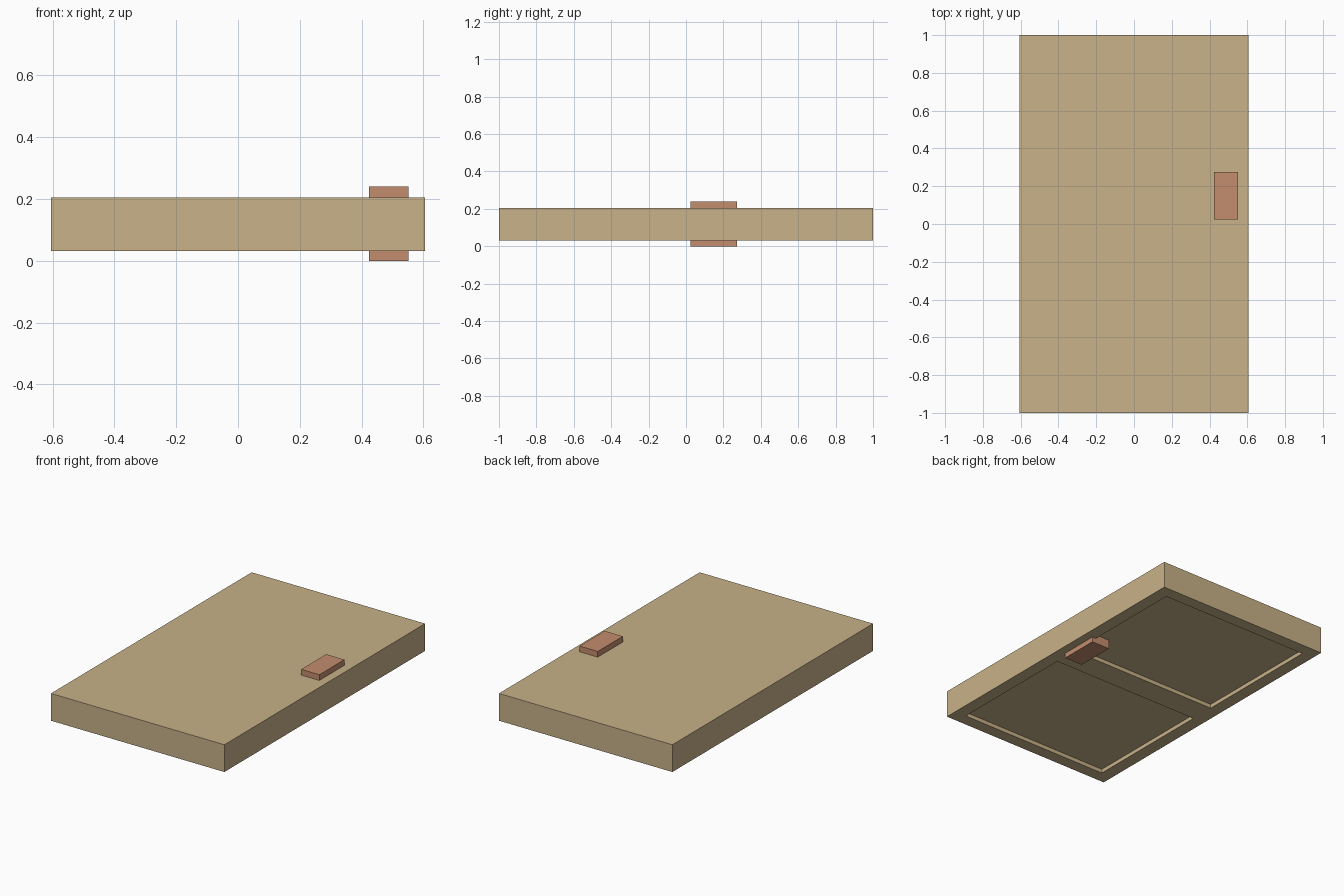
import bpy, bmesh
from mathutils import Matrix, Vector

if "Cube" in bpy.data.objects:
    bpy.data.objects.remove(bpy.data.objects["Cube"])


def material(name, color):
    m = bpy.data.materials.new(name)
    m.diffuse_color = (*color, 1)
    m.use_nodes = True
    m.node_tree.nodes["Principled BSDF"].inputs["Base Color"].default_value = m.diffuse_color
    return m


def box(bm, lo, hi):
    lo, hi = Vector(lo), Vector(hi)
    bmesh.ops.create_cube(bm, size=1, matrix=Matrix.Translation((lo + hi) / 2)
                          @ Matrix.Diagonal((*(hi - lo), 1)))


def finish(bm, name, mat):
    bmesh.ops.recalc_face_normals(bm, faces=bm.faces[:])
    me = bpy.data.meshes.new(name)
    bm.to_mesh(me)
    bm.free()
    me.materials.append(mat)
    ob = bpy.data.objects.new(name, me)
    bpy.context.collection.objects.link(ob)
    return ob


wood = material("tan wood", (0.578, 0.445, 0.250))
copper = material("copper brown", (0.546, 0.266, 0.156))

BOTTOM, TOP = 0.032, 0.204
PANEL_X, PANEL_IN, PANEL_OUT, DEPTH = 0.525, 0.08, 0.922, 0.025

# Door slab lying flat, two panels recessed into its underside
bm = bmesh.new()
box(bm, (-0.605, -1, BOTTOM), (0.605, 1, TOP))
cuts = [((s * PANEL_X, 0, 0), (1, 0, 0)) for s in (-1, 1)]
cuts += [((0, s * y, 0), (0, 1, 0)) for s in (-1, 1) for y in (PANEL_IN, PANEL_OUT)]
for co, no in cuts:
    bmesh.ops.bisect_plane(bm, geom=bm.verts[:] + bm.edges[:] + bm.faces[:],
                           plane_co=co, plane_no=no)
panels = []
for f in bm.faces:
    c = f.calc_center_median()
    if (f.normal.z < -0.9 and abs(c.x) < PANEL_X
            and PANEL_IN < abs(c.y) < PANEL_OUT):
        panels.append(f)
# Each panel is sunk straight into the slab
for f in bmesh.ops.extrude_discrete_faces(bm, faces=panels)["faces"]:
    bmesh.ops.translate(bm, verts=f.verts[:], vec=(0, 0, DEPTH))
finish(bm, "door_slab", wood)

# Handle block passing through the slab, proud on both faces
bm = bmesh.new()
box(bm, (0.424, 0.024, 0), (0.551, 0.274, 0.24))
finish(bm, "door_handle", copper)
